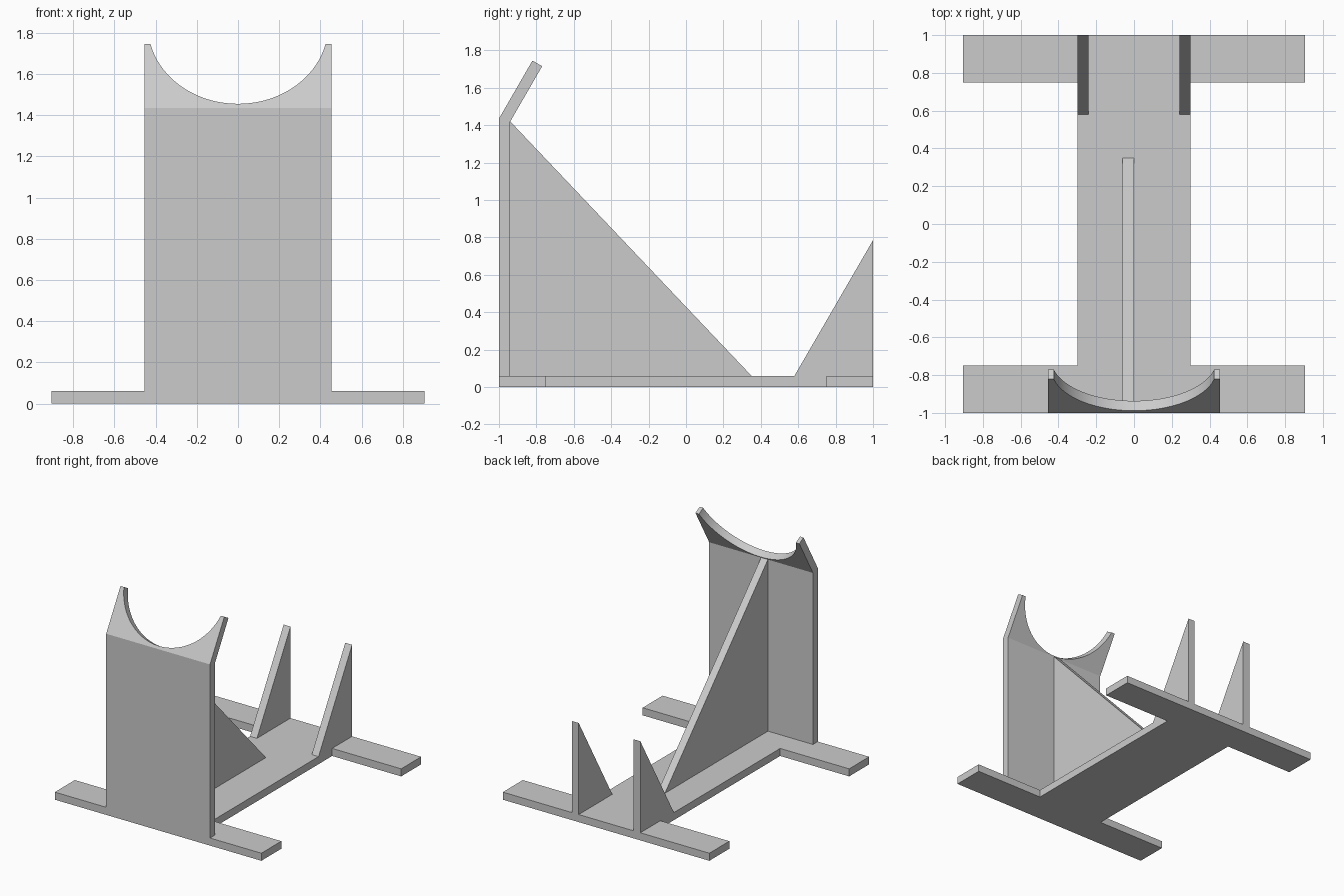
import bpy, bmesh, math
from mathutils import Vector

cube = bpy.data.objects.get("Cube")
if cube:
    bpy.data.objects.remove(cube, do_unlink=True)

grey = bpy.data.materials.new("plain grey")
grey.use_nodes = True
colour = (0.6, 0.6, 0.6, 1)
grey.diffuse_color = colour
grey.node_tree.nodes["Principled BSDF"].inputs["Base Color"].default_value = colour

T = 0.06                  # sheet thickness
TILT = math.radians(30)   # lean of the upper lip


def prism(name, points, offset):
    """Extrude a closed outline of 3D points by an offset."""
    bm = bmesh.new()
    face = bm.faces.new([bm.verts.new(p) for p in points])
    grown = bmesh.ops.extrude_face_region(bm, geom=[face])["geom"]
    verts = [v for v in grown if isinstance(v, bmesh.types.BMVert)]
    bmesh.ops.translate(bm, vec=offset, verts=verts)
    bmesh.ops.recalc_face_normals(bm, faces=bm.faces)
    mesh = bpy.data.meshes.new(name)
    bm.to_mesh(mesh)
    bm.free()
    mesh.materials.append(grey)
    obj = bpy.data.objects.new(name, mesh)
    bpy.context.collection.objects.link(obj)
    return obj


def side_profile(name, yz, x0, x1):
    return prism(name, [(x0, y, z) for y, z in yz], (x1 - x0, 0, 0))


# I-shaped base, one half outline mirrored to the other side
half = [(0.905, -1), (0.905, -0.75), (0.3, -0.75),
        (0.3, 0.75), (0.905, 0.75), (0.905, 1)]
outline = half + [(-x, y) for x, y in reversed(half)]
prism("base", [(x, y, 0) for x, y in outline], (0, 0, T))

# Upright plate with a lip leaning back
bend = Vector((0, -1, 1.435))
up = Vector((0, math.sin(TILT), math.cos(TILT)))
inward = Vector((0, math.cos(TILT), -math.sin(TILT)))
tip = bend + up * 0.358
back_tip = tip + inward * T
plate = side_profile("upright_plate", [
    (-1, T), (bend.y, bend.z), (tip.y, tip.z), (back_tip.y, back_tip.z),
    (-1 + T, bend.z - T * math.tan(TILT / 2)), (-1 + T, T)], -0.455, 0.455)

# Round cradle notch cut square to the lip
bpy.ops.mesh.primitive_cylinder_add(
    vertices=96, radius=0.437, depth=0.4, location=bend + up * 0.46,
    rotation=inward.to_track_quat('Z', 'Y').to_euler())
cutter = bpy.context.object
cutter.name = "notch_cutter"
cutter.hide_render = True
cutter.data.materials.append(grey)
cut = plate.modifiers.new("notch", 'BOOLEAN')
cut.operation = 'DIFFERENCE'
cut.solver = 'EXACT'
cut.object = cutter
bpy.ops.object.select_all(action='DESELECT')
plate.select_set(True)
bpy.context.view_layer.objects.active = plate
bpy.ops.object.modifier_apply(modifier=cut.name)
bpy.data.objects.remove(cutter, do_unlink=True)
bpy.ops.object.shade_smooth_by_angle(angle=math.radians(20))

# Triangular web bracing the plate
side_profile("support_web", [(-1 + T, T), (-1 + T, 1.42), (0.35, T)], -T, 0)

# Pair of rear stops
for side, name in ((1, "left_stop"), (-1, "right_stop")):
    side_profile(name, [(0.58, T), (1, T), (1, 0.785)], side * 0.24, side * 0.3)
